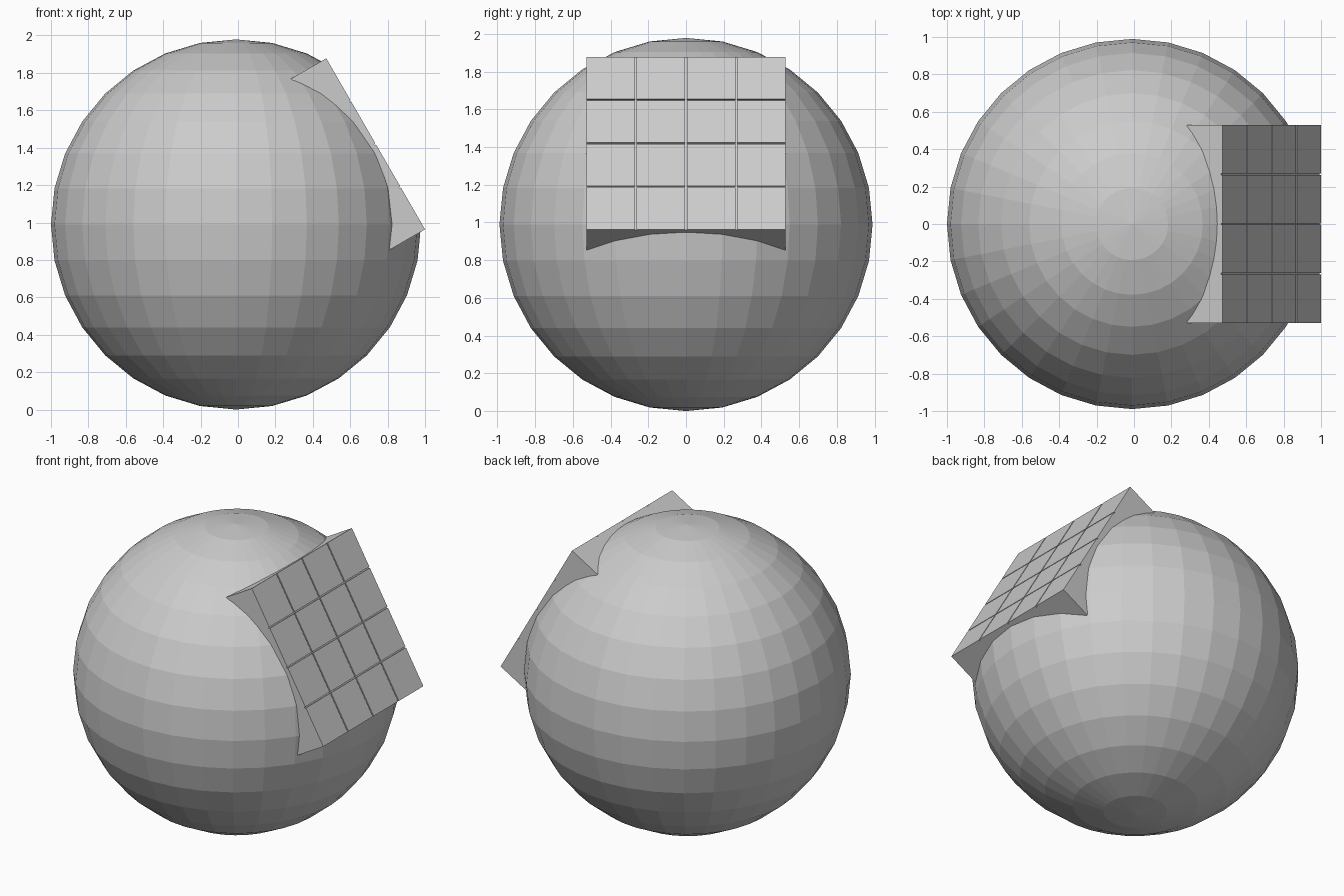
import bpy, bmesh, math
from mathutils import Vector, Matrix

if "Cube" in bpy.data.objects:
    bpy.data.objects.remove(bpy.data.objects["Cube"])

R = 0.9895                       # sphere radius
C = Vector((-0.0105, 0, R))      # sphere centre
D = 0.862                        # distance from centre to panel face
H = 0.528                        # half width of the square panel
BACK = 0.645                     # distance from centre to panel back
GROOVE = 0.008                   # groove width and depth
N = 4                            # tiles per side

# Frame whose local x axis points out of the panel, 30 degrees upwards
frame = Matrix.Translation(C) @ Matrix.Rotation(math.radians(-30), 4, 'Y')


def finish(bm, name):
    bmesh.ops.recalc_face_normals(bm, faces=bm.faces)
    mesh = bpy.data.meshes.new(name)
    bm.to_mesh(mesh)
    bm.free()
    obj = bpy.data.objects.new(name, mesh)
    bpy.context.collection.objects.link(obj)
    return obj


def add_box(bm, lo, hi):
    lo, hi = Vector(lo), Vector(hi)
    m = frame @ Matrix.Translation((lo + hi) / 2) @ Matrix.Diagonal((*(hi - lo), 1))
    bmesh.ops.create_cube(bm, size=1, matrix=m)


# Faceted ball, sliced flat behind the panel
bm = bmesh.new()
bmesh.ops.create_uvsphere(bm, u_segments=32, v_segments=16, radius=R,
                          matrix=Matrix.Translation(C))
normal = frame.to_3x3() @ Vector((1, 0, 0))
cut = bmesh.ops.bisect_plane(bm, geom=bm.verts[:] + bm.edges[:] + bm.faces[:],
                             plane_co=C + normal * (D - 0.03), plane_no=normal,
                             clear_outer=True)
bmesh.ops.contextual_create(
    bm, geom=[e for e in cut['geom_cut'] if isinstance(e, bmesh.types.BMEdge)])
finish(bm, "ball")

# Square backing block sunk into the ball
bm = bmesh.new()
add_box(bm, (BACK, -H, -H), (D - GROOVE, H, H))
finish(bm, "panel_block")

# Grid of tiles separated by narrow grooves
bm = bmesh.new()
size = (2 * H - (N - 1) * GROOVE) / N
for i in range(N):
    for j in range(N):
        y = -H + i * (size + GROOVE)
        z = -H + j * (size + GROOVE)
        add_box(bm, (D - GROOVE, y, z), (D, y + size, z + size))
finish(bm, "panel_tiles")
